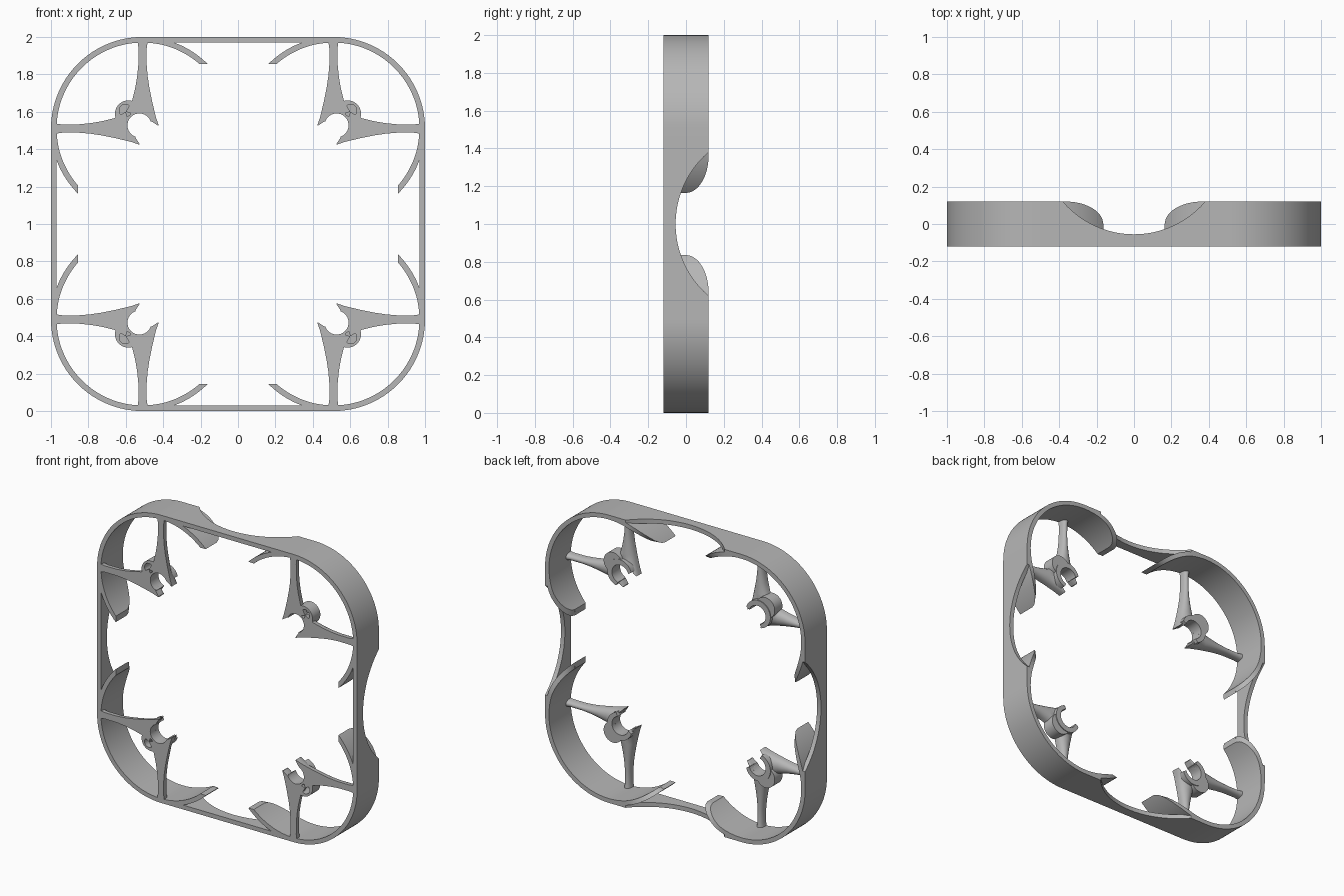
import bpy, bmesh, math
from mathutils import Vector

if "Cube" in bpy.data.objects:
    bpy.data.objects.remove(bpy.data.objects["Cube"])

# Everything is drawn in one quadrant (x > 0, z > 0), mirrored, then lifted by 1
C, RO, RI, D = 0.51, 0.49, 0.46, 0.12      # corner centre, duct radii, half depth

mat = bpy.data.materials.new("grey plastic")
mat.diffuse_color = (0.47, 0.47, 0.47, 1)
mat.use_nodes = True
mat.node_tree.nodes["Principled BSDF"].inputs["Base Color"].default_value = mat.diffuse_color


def make(name, bm):
    bmesh.ops.recalc_face_normals(bm, faces=bm.faces)
    me = bpy.data.meshes.new(name)
    bm.to_mesh(me)
    bm.free()
    me.materials.append(mat)
    ob = bpy.data.objects.new(name, me)
    ob.location.z = 1
    bpy.context.collection.objects.link(ob)
    return ob


def loft(name, sections, caps=True):
    bm = bmesh.new()
    rings = [[bm.verts.new(p) for p in s] for s in sections]
    n = len(rings[0])
    for a, b in zip(rings, rings[1:]):
        for i in range(n):
            j = (i + 1) % n
            bm.faces.new((a[i], a[j], b[j], b[i]))
    if caps:
        bm.faces.new(rings[0])
        bm.faces.new(rings[-1])
    return make(name, bm)


def disc(name, x, z, r, y0, y1, n=40):
    return loft(name, [[(x + r * math.cos(k * math.tau / n), y,
                         z + r * math.sin(k * math.tau / n)) for k in range(n)]
                       for y in (y0, y1)])


def finish(ob, cutters=()):
    for c in cutters:
        m = ob.modifiers.new("cut", 'BOOLEAN')
        m.operation, m.solver, m.object = 'DIFFERENCE', 'EXACT', c
    m = ob.modifiers.new("mirror", 'MIRROR')
    m.use_axis = (True, False, True)
    m.merge_threshold = 0.0005
    bpy.ops.object.select_all(action='DESELECT')
    ob.select_set(True)
    bpy.context.view_layer.objects.active = ob
    bpy.ops.object.convert(target='MESH')
    bpy.ops.object.shade_smooth_by_angle(angle=math.radians(32))


# Outer wall: rounded square strip whose back edge dips in the middle of each side
def back(d):
    return D if d >= 0.38 else min(D, 0.445 - math.sqrt(0.25 - d * d))


def wall_section(outer, inner, yb):
    (xo, zo), (xi, zi) = outer, inner
    return [(xo, -D, zo), (xo, yb, zo), (xi, yb, zi), (xi, -D, zi)]


run = [0.38 * i / 16 for i in range(17)] + [0.45]
wall = [wall_section((d, 1), (d, 0.97), back(d)) for d in run]
for i in range(33):
    a = math.pi / 2 * (1 - i / 32)
    c, s = math.cos(a), math.sin(a)
    wall.append(wall_section((C + RO * c, C + RO * s), (C + RI * c, C + RI * s), D))
wall += [wall_section((1, d), (0.97, d), back(d)) for d in reversed(run)]
finish(loft("outer_wall", wall, caps=False))

# Duct lips: the corner arcs carry on inward and end in a rounded back corner
lip = []
for i in range(25):
    t = 1 - (1 - i / 24) ** 2
    ao, ai = math.radians(90 + 45 * t), math.radians(90 + 41.4 * t)
    xo = C + RO * math.cos(ao)
    u = min(1, max(0, (0.365 - xo) / 0.2))
    yb = D * math.sqrt(1 - u * u)
    lip.append(wall_section((xo, C + RO * math.sin(ao)),
                            (C + RI * math.cos(ai), C + RI * math.sin(ai)), yb))
finish(loft("duct_lip_upper", lip))
finish(loft("duct_lip_side", [[(z, y, x) for x, y, z in s] for s in lip]))

# Helpers that cut the motor seat and the wire pocket
seat_cut = disc("seat_cutter", 0.527, 0.527, 0.064, -0.3, 0.3)
pocket_cut = disc("pocket_cutter", 0.602, 0.607, 0.033, -0.3, -0.05, 24)

# Mount arms: flat front, rounded back, flaring into a pointed prong
# rows: height, left edge, right edge, depth
rows = [(0.975, 0.483, 0.537, 0.055), (0.94, 0.488, 0.532, 0.05),
        (0.85, 0.488, 0.533, 0.05), (0.79, 0.483, 0.539, 0.052),
        (0.73, 0.474, 0.549, 0.056), (0.66, 0.460, 0.566, 0.062),
        (0.60, 0.446, 0.600, 0.068), (0.565, 0.437, 0.485, 0.068),
        (0.527, 0.424, 0.430, 0.06)]
arm = []
for z, xl, xr, dep in rows:
    m, h = (xl + xr) / 2, (xr - xl) / 2
    arm.append([(m - h * math.cos(math.pi * k / 12),
                 -D + dep * math.sin(math.pi * k / 12) ** 0.7, z) for k in range(13)])
finish(loft("mount_arm_vertical", arm), [seat_cut])
finish(loft("mount_arm_horizontal", [[(z, y, x) for x, y, z in s] for s in arm]), [seat_cut])

# Open ring behind the prongs that clips round the motor
ring = []
for i in range(33):
    a = math.radians(45 - 118 + 236 * i / 32)
    c, s = math.cos(a), math.sin(a)
    ring.append(wall_section((0.533 + 0.095 * c, 0.533 + 0.095 * s),
                             (0.527 + 0.064 * c, 0.527 + 0.064 * s), -0.03))
ring = [[(x, max(y, -0.115), z) for x, y, z in s] for s in ring]
finish(loft("motor_clip", ring), [pocket_cut])

# Rounded lug with the wire pocket
finish(disc("wire_lug", 0.586, 0.589, 0.072, -D, -0.035), [seat_cut, pocket_cut])

for c in (seat_cut, pocket_cut):
    c.hide_render = True
    c.hide_set(True)
